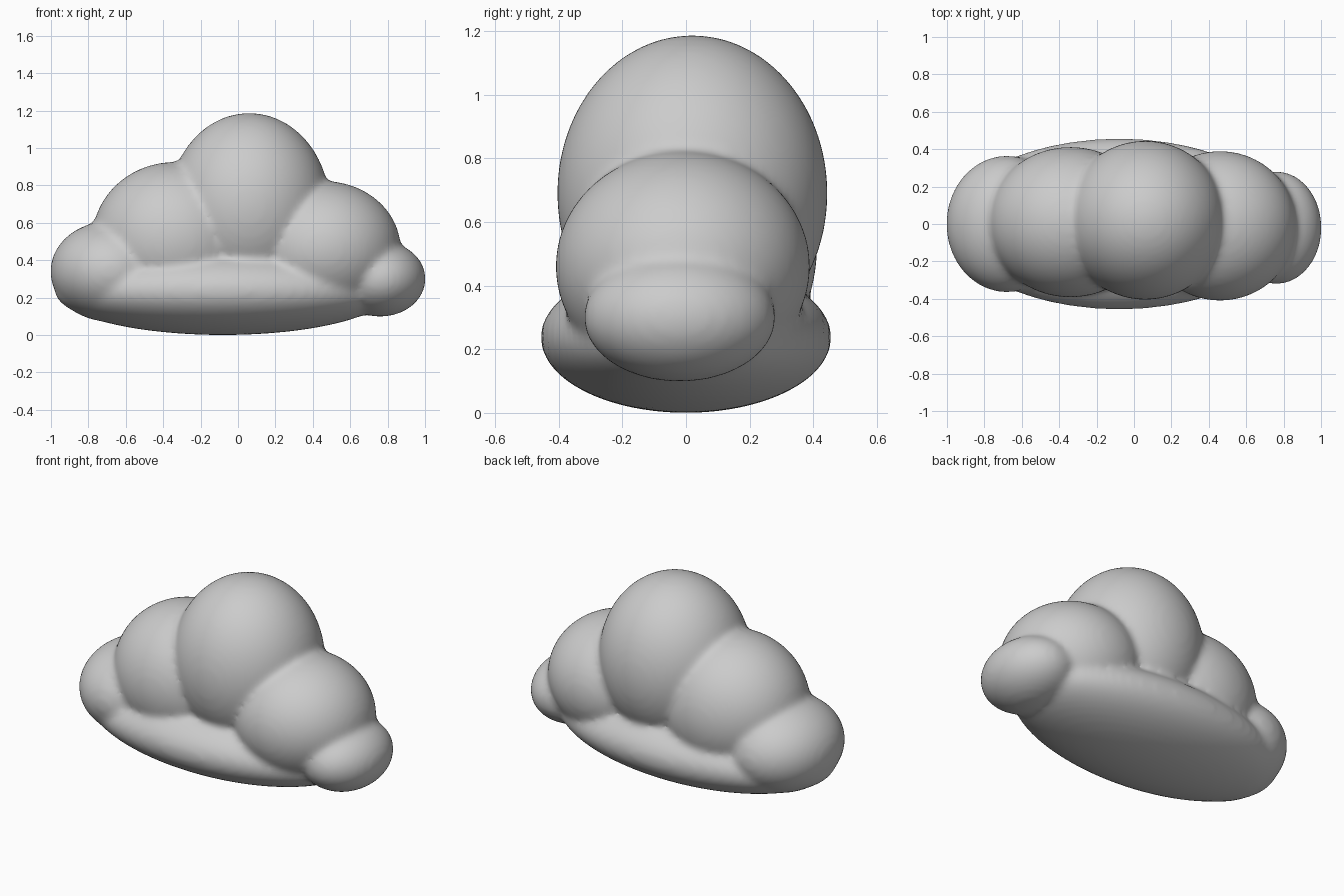
import bpy, bmesh
from mathutils import Matrix

if "Cube" in bpy.data.objects:
    bpy.data.objects.remove(bpy.data.objects["Cube"])

# Puffs of the cloud: centre, radii
PUFFS = [
    ((-0.08, 0.00, 0.237), (0.90, 0.457, 0.237)),   # flat base
    ((0.06, 0.02, 0.69), (0.43, 0.425, 0.497)),     # tall middle puff
    ((-0.34, 0.01, 0.51), (0.44, 0.402, 0.415)),    # left puff
    ((0.46, -0.01, 0.46), (0.41, 0.400, 0.363)),    # right puff
    ((-0.68, 0.00, 0.34), (0.323, 0.365, 0.27)),    # far left puff
    ((0.76, -0.02, 0.30), (0.243, 0.302, 0.202)),   # far right puff
]

bm = bmesh.new()
for centre, radii in PUFFS:
    matrix = Matrix.Translation(centre) @ Matrix.Diagonal((*radii, 1))
    bmesh.ops.create_icosphere(bm, subdivisions=5, radius=1, matrix=matrix)

mesh = bpy.data.meshes.new("cloud")
bm.to_mesh(mesh)
bm.free()
cloud = bpy.data.objects.new("cloud", mesh)
bpy.context.collection.objects.link(cloud)

# Fuse the puffs into one skin and soften the creases
remesh = cloud.modifiers.new("fuse", 'REMESH')
remesh.mode = 'VOXEL'
remesh.voxel_size = 0.018
remesh.use_smooth_shade = True
soften = cloud.modifiers.new("soften", 'SMOOTH')
soften.factor = 0.5
soften.iterations = 12
